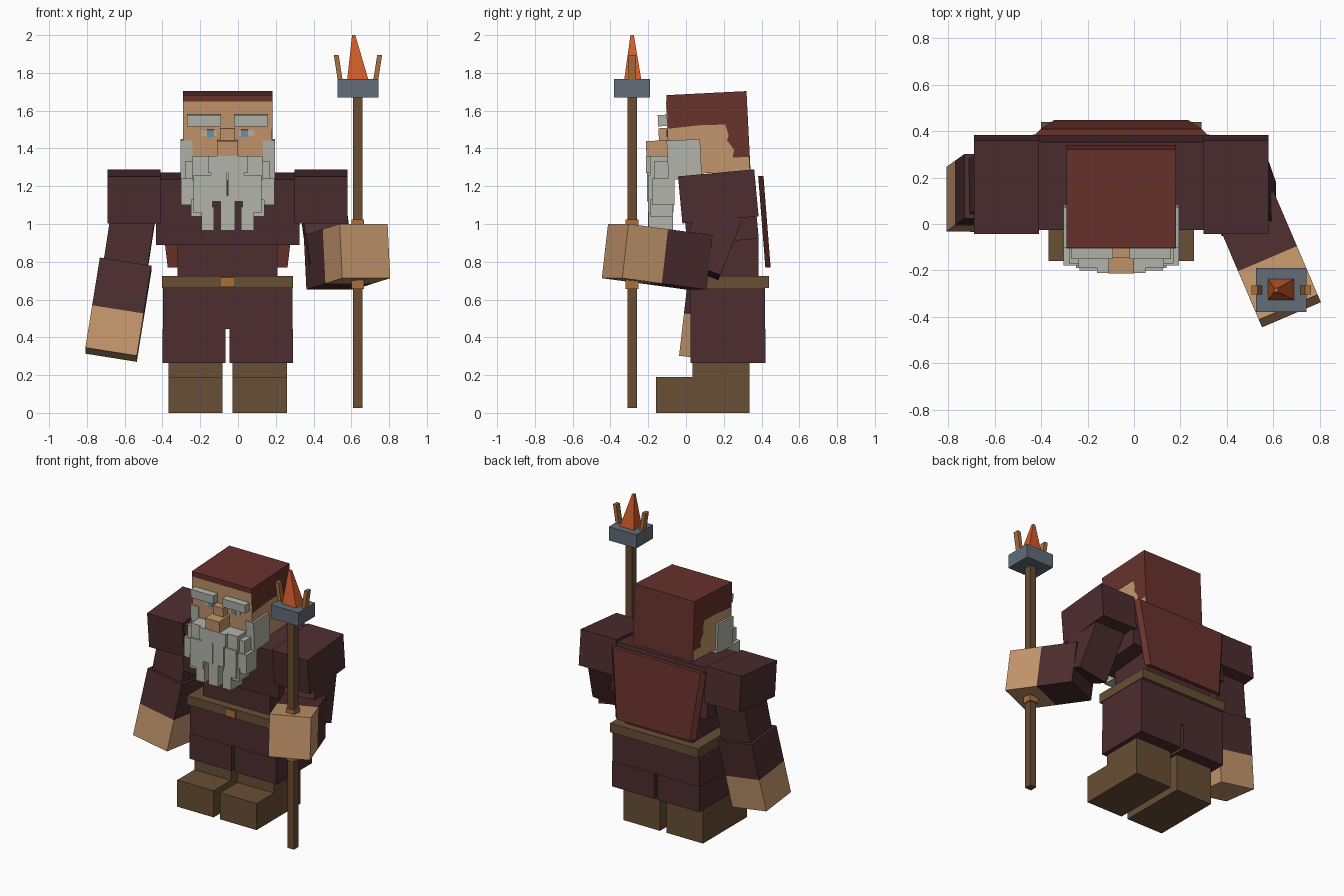
import bpy, bmesh, math
from mathutils import Vector, Matrix

if "Cube" in bpy.data.objects:
    bpy.data.objects.remove(bpy.data.objects["Cube"])


def material(name, rgb):
    """Flat colour from 0-255 sRGB values."""
    m = bpy.data.materials.new(name)
    m.diffuse_color = [((c / 255 + 0.055) / 1.055) ** 2.4 for c in rgb] + [1]
    m.use_nodes = True
    m.node_tree.nodes["Principled BSDF"].inputs["Base Color"].default_value = m.diffuse_color
    return m


CLOTH = material("maroon cloth", (77, 45, 47))
RED = material("red cap", (104, 50, 44))
SKIN = material("skin", (196, 150, 108))
HAIR = material("grey hair", (178, 179, 168))
LEATHER = material("brown leather", (104, 78, 53))
WOOD = material("pole wood", (106, 76, 49))
BRASS = material("tan brass", (170, 112, 62))
STEEL = material("steel", (98, 108, 119))
FLAME = material("flame", (210, 93, 42))
IRIS = material("blue iris", (112, 145, 165))

CX = -0.055                                    # body centre line
HEAD = (0.118, 1.485, math.radians(2.9))       # pivot y, pivot z, tilt
CHEST = (0.18, 1.13, math.radians(5.3))


def finish(name, bm, mat, tilt=None):
    """Turn a bmesh into an object, optionally leaning around the x axis."""
    if tilt:
        p = Vector((0, tilt[0], tilt[1]))
        bm.transform(Matrix.Translation(p) @ Matrix.Rotation(tilt[2], 4, 'X')
                     @ Matrix.Translation(-p))
    bmesh.ops.recalc_face_normals(bm, faces=bm.faces)
    me = bpy.data.meshes.new(name)
    bm.to_mesh(me)
    bm.free()
    me.materials.append(mat)
    ob = bpy.data.objects.new(name, me)
    bpy.context.collection.objects.link(ob)
    return ob


def box(name, x, y, z, mat, tilt=None, top=None):
    """Box from ranges; top = (x range, y range) tapers the upper end."""
    bm = bmesh.new()
    bmesh.ops.create_cube(bm, size=1)
    for v in bm.verts:
        up = v.co.z > 0
        rx, ry = top if (top and up) else (x, y)
        v.co = (rx[v.co.x > 0], ry[v.co.y > 0], z[up])
    return finish(name, bm, mat, tilt)


def prism(name, x, profile, mat, tilt=None):
    """Side profile of (y, z) points extruded across x."""
    bm = bmesh.new()
    f = bm.faces.new([bm.verts.new((x[0], y, z)) for y, z in profile])
    ext = bmesh.ops.extrude_face_region(bm, geom=[f])["geom"]
    for v in ext:
        if isinstance(v, bmesh.types.BMVert):
            v.co.x = x[1]
    return finish(name, bm, mat, tilt)


def limb(name, p0, p1, w, d, mat, side=(1, 0, 0)):
    """Square bar from p0 to p1, width w along side, depth d."""
    p0, p1 = Vector(p0), Vector(p1)
    az = (p1 - p0).normalized()
    ax = Vector(side)
    ax = (ax - az * ax.dot(az)).normalized()
    ay = az.cross(ax)
    bm = bmesh.new()
    bmesh.ops.create_cube(bm, size=1)
    for v in bm.verts:
        c = v.co.copy()
        v.co = p0.lerp(p1, c.z + 0.5) + ax * c.x * w + ay * c.y * d
    return finish(name, bm, mat)


def around(c, half):
    return (c - half, c + half)


# boots and trouser legs
for s, side in ((-1, "right"), (1, "left")):
    bx = around(CX + s * 0.17, 0.144)
    prism(side + "_boot", bx, [(-0.16, 0), (0.335, 0), (0.335, 0.27), (0.035, 0.27),
                               (0.035, 0.19), (-0.16, 0.19)], LEATHER)
    box(side + "_trouser_leg", around(CX + s * 0.178, 0.167), (0.023, 0.42),
        (0.265, 0.445), CLOTH)

# hips, belt and waist
box("hips", around(CX, 0.343), (0.025, 0.418), (0.445, 0.67), CLOTH)
box("belt", around(CX, 0.347), (0.0, 0.44), (0.66, 0.725), LEATHER)
box("buckle", around(CX, 0.04), (-0.012, 0.02), (0.667, 0.718), BRASS)
box("waist", around(CX, 0.265), (0.06, 0.385), (0.70, 0.94), CLOTH)

# chest, shoulders and cape
box("chest", around(CX, 0.38), (-0.015, 0.365), (0.905, 1.255), CLOTH, CHEST)
for s, side in ((-1, "right"), (1, "left")):
    box(side + "_shoulder", around(CX + s * 0.495, 0.14), (-0.03, 0.375), (1.022, 1.272),
        CLOTH, CHEST)
bm = bmesh.new()
for z, hw, y in ((0.77, 0.317, 0.42), (1.255, 0.375, 0.382)):
    for dx, dy in ((-1, 0), (1, 0), (1, 0.028), (-1, 0.028)):
        # outer face is slightly narrower than the inner one
        bm.verts.new((CX + dx * (hw - dy * 1.0), y + dy, z))
bmesh.ops.convex_hull(bm, input=bm.verts)
bmesh.ops.dissolve_limit(bm, angle_limit=0.02, verts=bm.verts, edges=bm.edges)
finish("cape", bm, RED)

# hanging right arm
elbow, tip = Vector((-0.595, 0.16, 0.785)), Vector((-0.672, 0.105, 0.308))
wrist = elbow.lerp(tip, 0.53)
limb("right_upper_arm", (-0.552, 0.185, 1.06), (-0.598, 0.16, 0.76), 0.235, 0.24, CLOTH)
limb("right_forearm", elbow, wrist, 0.276, 0.28, CLOTH)
limb("right_hand", wrist, tip, 0.276, 0.28, SKIN)

# raised left arm
elbow, tip = Vector((0.482, 0.07, 0.797)), Vector((0.672, -0.375, 0.857))
wrist = elbow.lerp(tip, 0.53)
turn = (0.92, 0.39, 0)
limb("left_upper_arm", (0.45, 0.195, 1.09), (0.495, 0.065, 0.76), 0.235, 0.24, CLOTH)
limb("left_forearm", elbow, wrist, 0.276, 0.29, CLOTH, turn)
limb("left_hand", wrist, tip, 0.276, 0.29, SKIN, turn)

# head with a cap that has a ragged hem on the sides
box("head", around(CX, 0.235), (-0.092, 0.328), (1.27, 1.69), SKIN, HEAD)
prism("cap", around(CX, 0.237),
      [(0.331, 1.693), (-0.094, 1.693), (-0.094, 1.515), (0.07, 1.525), (0.21, 1.522),
       (0.225, 1.465), (0.215, 1.44), (0.25, 1.385), (0.24, 1.345), (0.325, 1.345),
       (0.325, 1.275), (0.331, 1.275)], RED, HEAD)
box("face", around(CX, 0.2355), (-0.098, -0.091), (1.28, 1.66), SKIN, HEAD)

# face details
for s, side in ((-1, "right"), (1, "left")):
    box(side + "_eyebrow", around(CX + s * 0.125, 0.09), (-0.145, -0.09), (1.53, 1.59),
        HAIR, HEAD)
    box(side + "_eye", around(CX + s * 0.10, 0.042), (-0.101, -0.095), (1.478, 1.505),
        HAIR, HEAD)
    box(side + "_iris", around(CX + s * 0.09, 0.018), (-0.104, -0.095), (1.473, 1.51),
        IRIS, HEAD)
    a, b = CX + s * 0.187, CX + s * 0.25
    box(side + "_sideburn", (min(a, b), max(a, b)), (-0.105, 0.072), (1.245, 1.452),
        HAIR, HEAD)
box("nose_bridge", around(CX, 0.04), (-0.145, -0.09), (1.45, 1.52), SKIN, HEAD)
box("nose_tip", around(CX, 0.055), (-0.215, -0.09), (1.367, 1.455), SKIN, HEAD)

# beard: mirrored locks as (offset, half width, z low, z high, front y, back y)
box("moustache", around(CX, 0.185), (-0.19, -0.08), (1.23, 1.36), HAIR)
LOCKS = [(0.05, 0.055, 1.27, 1.36, -0.212, -0.09), (0.175, 0.05, 1.24, 1.33, -0.17, -0.07),
         (0.20, 0.048, 1.10, 1.24, -0.18, -0.06), (0.13, 0.05, 1.06, 1.26, -0.20, -0.065),
         (0.045, 0.042, 1.12, 1.28, -0.207, -0.08), (0.155, 0.04, 1.04, 1.13, -0.19, -0.07),
         (0.105, 0.034, 0.965, 1.09, -0.198, -0.07)]
for i, (off, hw, z0, z1, y0, y1) in enumerate(LOCKS):
    for s, side in ((-1, "right"), (1, "left")):
        box(f"beard_lock_{side}_{i + 1}", around(CX + s * off, hw), (y0, y1), (z0, z1), HAIR)
box("beard_centre_lock", around(CX, 0.038), (-0.20, -0.07), (0.965, 1.15), HAIR)

# torch: pole, grips, metal cup, prongs and flame
TX, TY = 0.635, -0.285
box("torch_pole", around(TX, 0.025), around(TY, 0.026), (0.025, 1.68), WOOD)
for name, z in (("lower_grip", (0.655, 0.72)), ("upper_grip", (0.98, 1.025))):
    box("torch_" + name, around(TX, 0.033), around(TY, 0.034), z, BRASS)
box("torch_cup", around(TX, 0.109), around(TY, 0.095), (1.67, 1.767), STEEL)
for s, side in ((-1, "right"), (1, "left")):
    box("torch_prong_" + side, around(TX + s * 0.094, 0.013), around(TY, 0.02),
        (1.76, 1.895), BRASS, top=(around(TX + s * 0.115, 0.013), around(TY, 0.02)))
box("torch_flame", (0.578, 0.69), around(TY + 0.003, 0.045), (1.765, 2.0), FLAME,
    top=((0.604, 0.621), around(TY, 0.009)))
